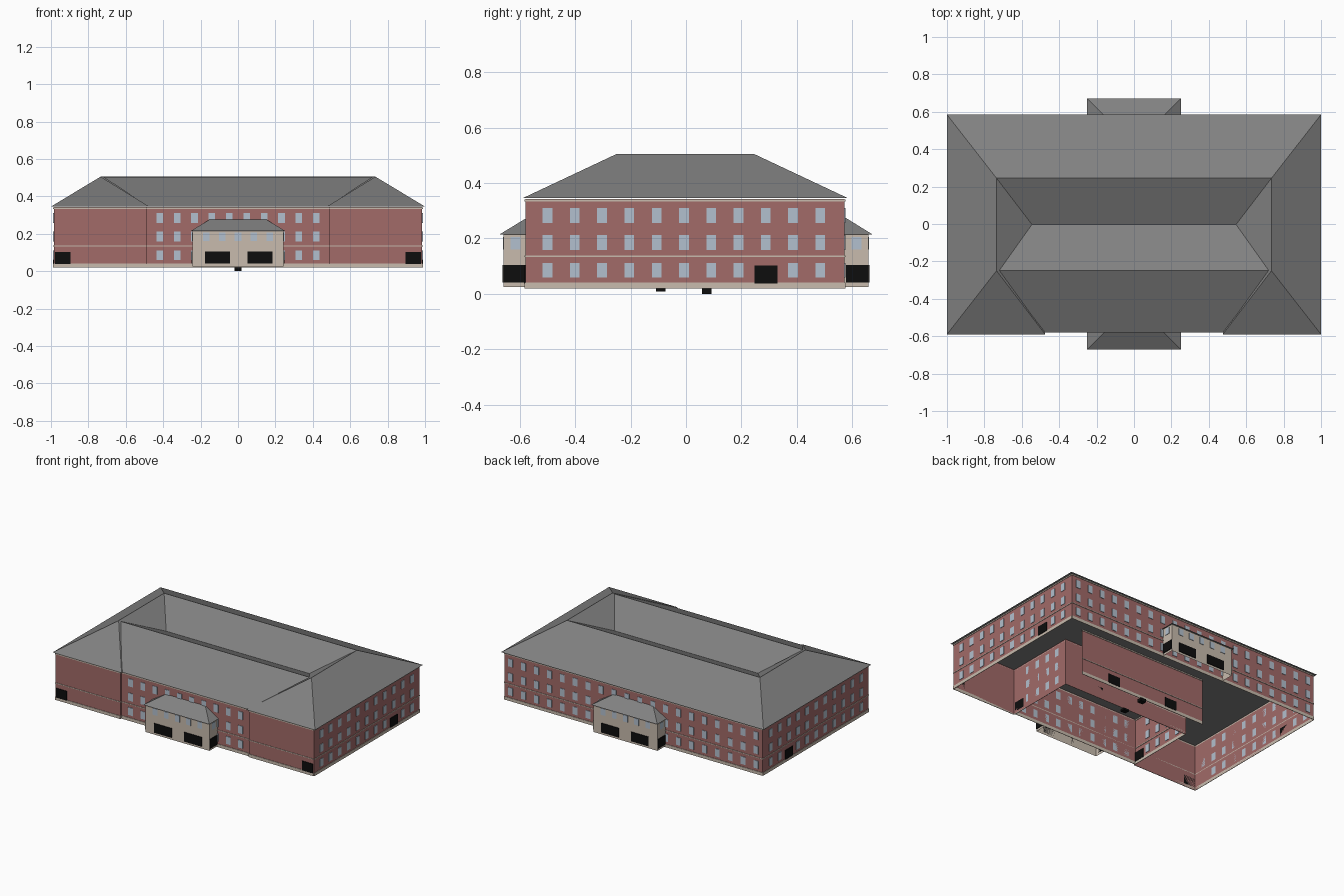
import bpy

if "Cube" in bpy.data.objects:
    bpy.data.objects.remove(bpy.data.objects["Cube"])


def material(name, rgb):
    m = bpy.data.materials.new(name)
    m.diffuse_color = (*rgb, 1)
    m.use_nodes = True
    m.node_tree.nodes["Principled BSDF"].inputs["Base Color"].default_value = m.diffuse_color
    return m


BRICK = material("brick", (0.36, 0.145, 0.14))
CREAM = material("cream", (0.58, 0.5, 0.42))
ROOF = material("roof_grey", (0.22, 0.22, 0.22))
GLASS = material("pale_glass", (0.45, 0.53, 0.62))
BLACK = material("black", (0.004, 0.004, 0.004))


def make(name, verts, faces, mat):
    me = bpy.data.meshes.new(name)
    me.from_pydata(verts, [], faces)
    me.materials.append(mat)
    ob = bpy.data.objects.new(name, me)
    bpy.context.collection.objects.link(ob)
    return ob


def walls(name, path, z0, z1, mat, closed=True):
    """Vertical wall sheet following a plan path, open below."""
    n = len(path)
    verts = [(x, y, z) for z in (z0, z1) for x, y in path]
    faces = [(i, (i + 1) % n, n + (i + 1) % n, n + i)
             for i in range(n if closed else n - 1)]
    return make(name, verts, faces, mat)


def boxes(name, items, mat):
    """One mesh of many boxes; each item is (low corner, high corner)."""
    verts, faces = [], []
    for a, b in items:
        o = len(verts)
        verts += [(x, y, z) for x in (a[0], b[0]) for y in (a[1], b[1])
                  for z in (a[2], b[2])]
        faces += [tuple(o + i for i in f) for f in
                  ((0, 1, 3, 2), (4, 6, 7, 5), (0, 4, 5, 1),
                   (2, 3, 7, 6), (0, 2, 6, 4), (1, 5, 7, 3))]
    return make(name, verts, faces, mat)


def panel(axis, pos, sign, u, z, w, h, t=0.003):
    """Thin box standing just outside a wall whose normal is +/- axis."""
    p0, p1 = sorted((pos, pos + sign * t))
    lo, hi = (u - w / 2, z - h / 2), (u + w / 2, z + h / 2)
    if axis == "x":
        return (p0, lo[0], lo[1]), (p1, hi[0], hi[1])
    return (lo[0], p0, lo[1]), (hi[0], p1, hi[1])


def strips(name, axis, pos, sign, u0, u1, specs=((0.03, 0.021), (0.135, 0.005), (0.337, 0.008))):
    """Cream base, string course and cornice along a wall."""
    boxes(name, [panel(axis, pos, sign, (u0 + u1) / 2, z, u1 - u0, h)
                 for z, h in specs], CREAM)


Z0, ZE, ZR = 0.02, 0.345, 0.505
ROWS = (0.085, 0.185, 0.283)
WW, WH = 0.035, 0.053

# Brick walls: U-shaped wing and front block
walls("u_wing_walls", [(0.985, -0.58), (0.985, 0.572), (-0.985, 0.572), (-0.985, -0.58),
                       (-0.49, -0.58), (-0.49, -0.08), (0.49, -0.08), (0.49, -0.58)],
      Z0, 0.342, BRICK)
walls("front_block_wall", [(-0.49, -0.57), (0.49, -0.57)], Z0, 0.342, BRICK, False)
walls("front_block_rear_wall", [(0.49, 0.08), (-0.49, 0.08)], Z0, 0.342, BRICK, False)

# Cream strips
strips("back_strips", "y", 0.572, 1, -0.985, 0.985)
strips("front_block_strips", "y", -0.57, -1, -0.49, 0.49)
strips("front_block_rear_strips", "y", 0.08, 1, -0.49, 0.49)
strips("u_inner_strips", "y", -0.08, -1, -0.49, 0.49)
for s, side in ((1, "right"), (-1, "left")):
    strips(side + "_strips", "x", s * 0.985, s, -0.58, 0.572)
    strips(side + "_wing_end_strips", "y", -0.58, -1, min(s * 0.49, s * 0.985), max(s * 0.49, s * 0.985))
    strips(side + "_inner_strips", "x", s * 0.49, -s, -0.58, -0.08)

# Windows
win = []
for z in ROWS:
    for i in range(20):
        win.append(panel("y", 0.572, 1, 0.0985 * (i - 9.5), z, WW, WH))
    for i in range(10):
        win.append(panel("y", -0.57, -1, 0.093 * (i - 4.5), z, WW, WH))
    for s in (1, -1):
        for i in range(11):
            if not (z == ROWS[0] and i == 8):
                win.append(panel("x", s * 0.985, s, -0.5 + 0.0985 * i, z, WW, WH))
        for i in range(4):
            win.append(panel("x", s * 0.49, -s, -0.45 + 0.095 * i, z, WW, WH))
boxes("windows", win, GLASS)

# Black doors
doors = []
for s in (1, -1):
    doors += [panel("x", s * 0.985, s, 0.288, 0.07, 0.083, 0.064, 0.005),
              panel("y", -0.58, -1, s * 0.937, 0.07, 0.082, 0.064, 0.005),
              panel("y", 0.08, 1, s * 0.23, 0.07, 0.09, 0.064, 0.005),
              panel("y", -0.08, -1, s * 0.23, 0.07, 0.09, 0.064, 0.005),
              panel("x", s * 0.49, -s, -0.53, 0.07, 0.08, 0.064, 0.005)]
boxes("doors", doors, BLACK)
boxes("ground_blocks", [((-0.02, -0.108, 0.008), (0.02, -0.074, 0.022)),
                        ((-0.02, 0.058, 0.0), (0.02, 0.092, 0.022))], BLACK)

# U-shaped hip roof: outer eave, ridge and inner eave paths
outer = [(1, -0.59), (1, 0.585), (-1, 0.585), (-1, -0.59)]
ridge = [(0.735, -0.25), (0.735, 0.245), (-0.735, 0.245), (-0.735, -0.25)]
inner = [(0.475, -0.59), (0.475, -0.095), (-0.475, -0.095), (-0.475, -0.59)]
verts = [(x, y, ZE) for x, y in outer] + [(x, y, ZR) for x, y in ridge] \
    + [(x, y, ZE) for x, y in inner]
faces = [(0, 4, 8), (3, 11, 7)]
for i in range(3):
    j = i + 1
    faces += [(i, j, 4 + j, 4 + i), (4 + i, 4 + j, 8 + j, 8 + i), (8 + i, 8 + j, j, i)]
make("u_wing_roof", verts, faces, ROOF)

# Front block roof, mitred into the side wings
verts = [(s * x, y, z) for x, y, z in ((0.48, -0.58, ZE), (0.72, -0.248, 0.503), (0.48, 0.09, ZE))
         for s in (1, -1)]
make("front_block_roof", verts,
     [(1, 0, 2, 3), (3, 2, 4, 5), (5, 4, 0, 1), (0, 4, 2), (1, 3, 5)], ROOF)

# Front and back porches
for s, side, wall in ((-1, "front", -0.57), (1, "back", 0.572)):
    face = s * 0.658
    walls(side + "_porch_walls", [(-0.243, wall), (-0.243, face), (0.243, face), (0.243, wall)],
          0.025, 0.217, CREAM, False)
    e = s * 0.672
    make(side + "_porch_roof",
         [(-0.252, wall, 0.215), (-0.252, e, 0.215), (0.252, e, 0.215), (0.252, wall, 0.215),
          (-0.15, wall, 0.277), (0.15, wall, 0.277)],
         [(0, 1, 4), (1, 2, 5, 4), (2, 3, 5), (0, 3, 2, 1)], ROOF)
    pw = [panel("y", face, s, 0.085 * (i - 2), 0.183, WW, 0.045) for i in range(5)]
    pd = [panel("y", face, s, x, 0.072, 0.133, 0.064, 0.005) for x in (-0.11, 0.118)]
    for t in (1, -1):
        pw.append(panel("x", t * 0.243, t, s * 0.615, 0.183, WW, 0.045))
        pd.append(panel("x", t * 0.243, t, s * 0.617, 0.072, 0.08, 0.064, 0.005))
    boxes(side + "_porch_windows", pw, GLASS)
    boxes(side + "_porch_doors", pd, BLACK)
